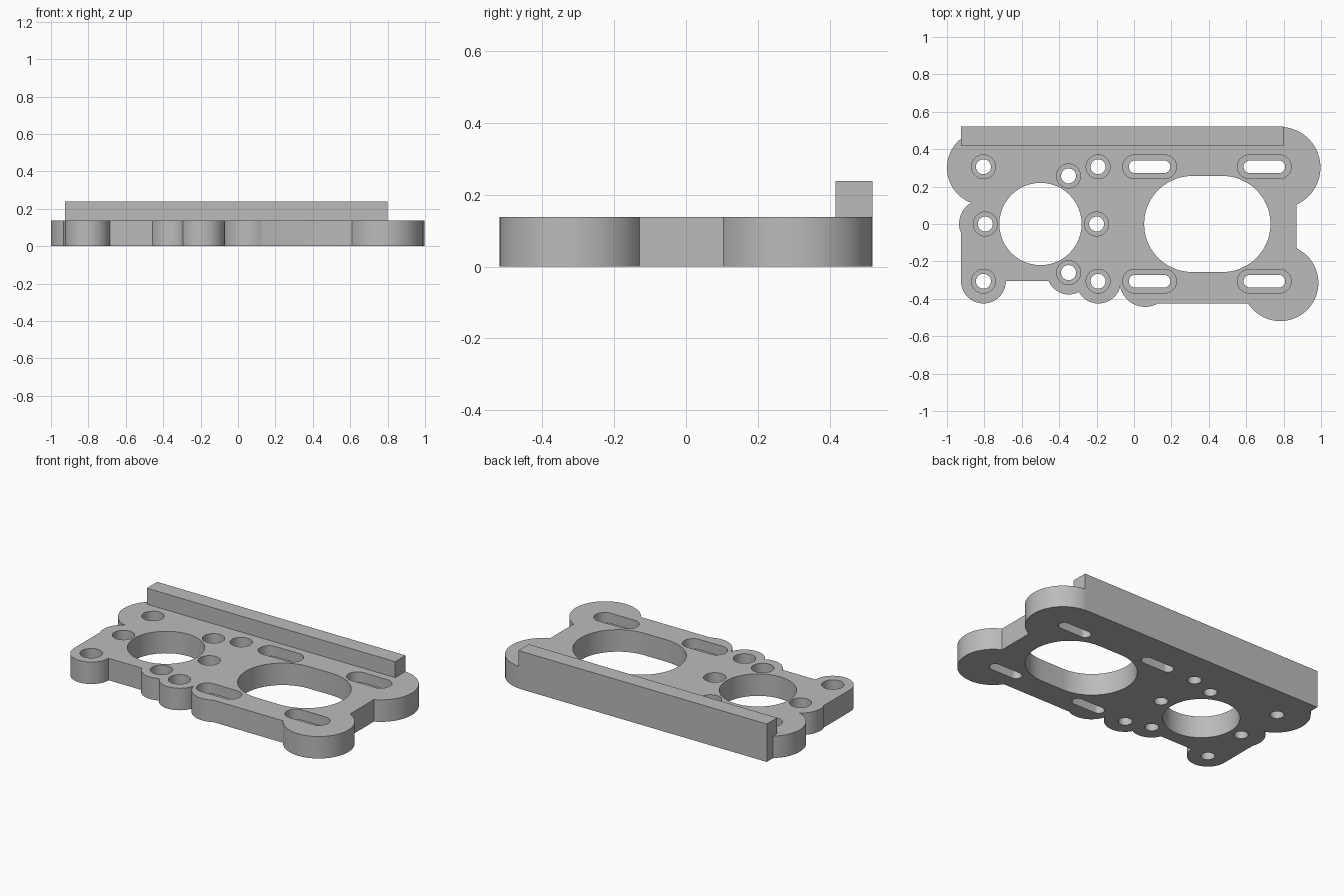
import bpy, bmesh, math

if "Cube" in bpy.data.objects:
    bpy.data.objects.remove(bpy.data.objects["Cube"], do_unlink=True)

THICK = 0.138      # plate thickness
BORE_Z = 0.073     # floor of the counterbores

grey = bpy.data.materials.new("plain grey")
grey.use_nodes = True
colour = (0.5, 0.5, 0.5, 1)
grey.diffuse_color = colour
grey.node_tree.nodes["Principled BSDF"].inputs["Base Color"].default_value = colour


def make_object(name, bm):
    bmesh.ops.recalc_face_normals(bm, faces=bm.faces)
    mesh = bpy.data.meshes.new(name)
    bm.to_mesh(mesh)
    bm.free()
    mesh.materials.append(grey)
    ob = bpy.data.objects.new(name, mesh)
    bpy.context.collection.objects.link(ob)
    return ob


def add_stack(bm, levels):
    """Closed solid through matching (outline, z) levels."""
    rings = [[bm.verts.new((x, y, z)) for x, y in pts] for pts, z in levels]
    n = len(rings[0])
    for low, high in zip(rings, rings[1:]):
        for i in range(n):
            j = (i + 1) % n
            bm.faces.new((low[i], low[j], high[j], high[i]))
    bm.faces.new(rings[0][::-1])
    bm.faces.new(rings[-1])


def arc(cx, cy, r, start, end, steps):
    return [(cx + r * math.cos(start + (end - start) * i / steps),
             cy + r * math.sin(start + (end - start) * i / steps))
            for i in range(steps + 1)]


def slot(cx, cy, half, r):
    """Round hole, or a slot when half is above zero."""
    q = math.pi / 2
    right = arc(cx + half, cy, r, -q, q, 24)
    left = arc(cx - half, cy, r, q, 3 * q, 24)
    return right + left if half else right[:-1] + left[:-1]


def outline(path):
    """Corner points, each with an optional (cx, cy, r) arc to the next one."""
    pts = []
    for i, (x, y, c) in enumerate(path):
        pts.append((x, y))
        if c:
            nx, ny, _ = path[(i + 1) % len(path)]
            a = math.atan2(y - c[1], x - c[0])
            b = math.atan2(ny - c[1], nx - c[0])
            b += 2 * math.pi if b < a else 0
            pts += arc(*c, a, b, max(6, int((b - a) * 11)))[1:-1]
    return pts


def boolean(target, tool, operation):
    mod = target.modifiers.new(operation.lower(), "BOOLEAN")
    mod.operation = operation
    mod.solver = "EXACT"
    mod.object = tool
    bpy.context.view_layer.objects.active = target
    bpy.ops.object.modifier_apply(modifier=mod.name)
    bpy.data.objects.remove(tool, do_unlink=True)


# Lobed plate outline, counter-clockwise from the back right-hand corner
edge = outline([
    (-0.92, 0.46, (-0.8, 0.3, 0.2)),
    (-0.865, 0.118, (-0.8, 0, 0.135)),
    (-0.925, -0.045, None),
    (-0.925, -0.305, (-0.805, -0.305, 0.12)),
    (-0.685, -0.305, None),
    (-0.458, -0.305, (-0.348, -0.26, 0.117)),
    (-0.295, -0.362, (-0.19, -0.305, 0.12)),
    (-0.073, -0.33, (0.06, -0.305, 0.138)),
    (0.13, -0.425, None),
    (0.61, -0.425, (0.782, -0.315, 0.204)),
    (0.87, -0.13, None),
    (0.87, 0.105, (0.78, 0.302, 0.217)),
    (0.79, 0.519, None),
    (0.79, 0.46, None),
])
bm = bmesh.new()
add_stack(bm, [(edge, 0), (edge, THICK)])
plate = make_object("mounting_plate", bm)

# Raised rail along the back edge
bm = bmesh.new()
bar = [(-0.925, 0.417), (0.8, 0.417), (0.8, 0.52), (-0.925, 0.52)]
add_stack(bm, [(bar, 0), (bar, 0.238)])
boolean(plate, make_object("back_rail", bm), "UNION")

# Two large openings
bm = bmesh.new()
for cx, half, r in ((-0.5, 0, 0.22), (0.392, 0.081, 0.257)):
    shape = slot(cx, 0, half, r)
    add_stack(bm, [(shape, -0.1), (shape, 0.3)])

# Counterbored screw holes and adjusting slots
holes = [(-0.35, 0.257), (-0.35, -0.26), (-0.795, 0), (-0.2, 0)]
for y in (0.306, -0.306):
    holes += [(-0.805, y), (-0.192, y)]
bores = [(x, y, 0, 0.04, 0, 0.064) for x, y in holes]
for x in (0.083, 0.697):
    for y in (0.306, -0.306):
        bores.append((x, y, 0.077, 0.034, 0.081, 0.063))
for x, y, half, r, wide_half, wide_r in bores:
    small = slot(x, y, half, r)
    large = slot(x, y, wide_half, wide_r)
    add_stack(bm, [(small, -0.1), (small, BORE_Z), (large, BORE_Z), (large, 0.3)])
boolean(plate, make_object("hole_cutter", bm), "DIFFERENCE")

# Smooth the curved walls, keep the edges sharp
bpy.ops.object.select_all(action="DESELECT")
plate.select_set(True)
bpy.context.view_layer.objects.active = plate
bpy.ops.object.shade_smooth_by_angle(angle=math.radians(30))
